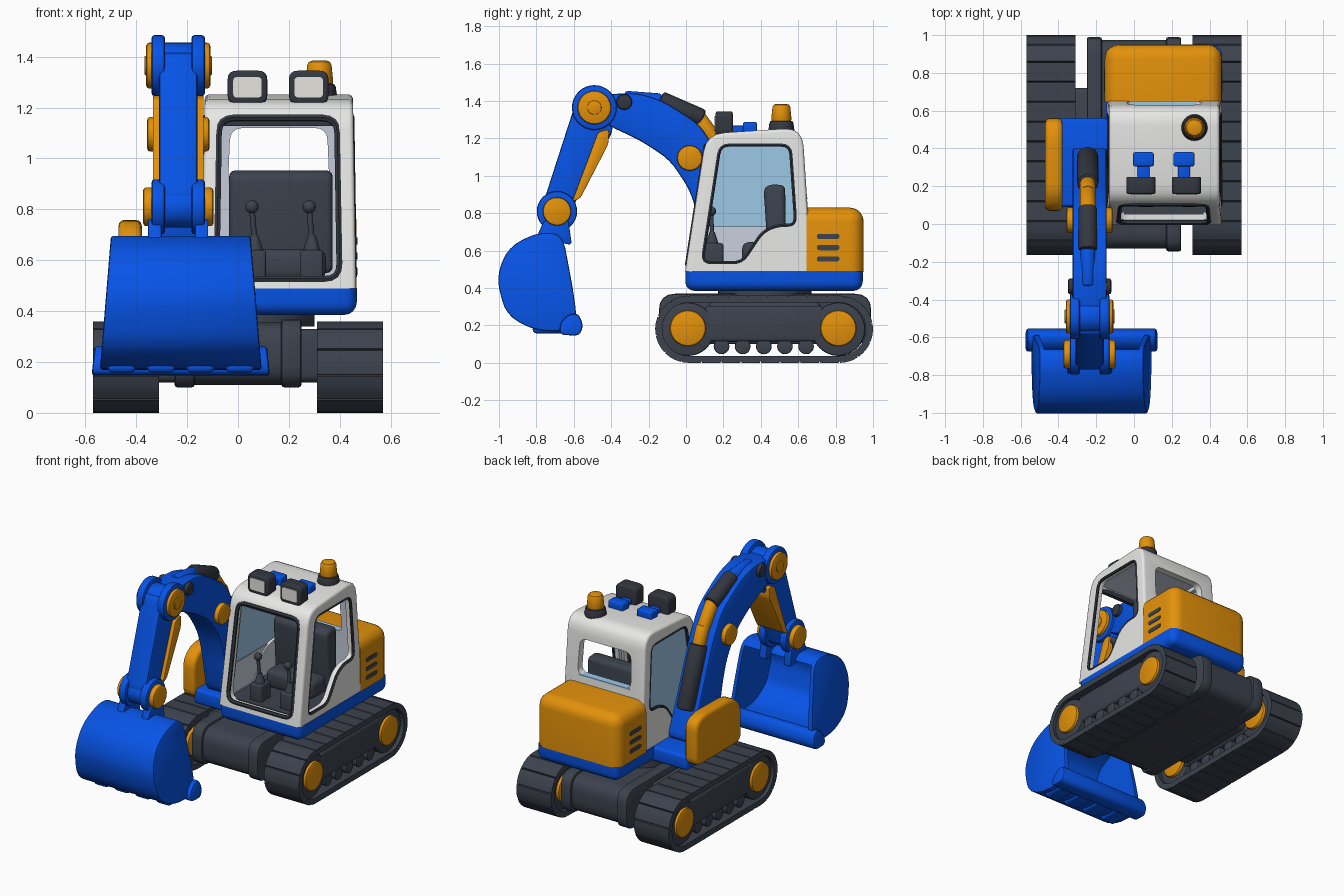
import bpy, bmesh, math
from mathutils import Vector

if "Cube" in bpy.data.objects:
    bpy.data.objects.remove(bpy.data.objects["Cube"])

def material(name, r, g, b):
    m = bpy.data.materials.new(name)
    m.diffuse_color = (r, g, b, 1)
    m.use_nodes = True
    m.node_tree.nodes["Principled BSDF"].inputs["Base Color"].default_value = m.diffuse_color
    return m

BLUE = material("blue paint", 0.002, 0.088, 0.80)
GOLD = material("golden yellow", 0.77, 0.285, 0.003)
DARK = material("dark grey", 0.045, 0.055, 0.075)
BLACK = material("rubber black", 0.033, 0.038, 0.05)
WHITE = material("off white", 0.82, 0.82, 0.80)
GLASS = material("window blue", 0.34, 0.58, 0.80)
PALE = material("pale lining", 0.58, 0.63, 0.74)
LENS = material("lamp lens", 0.80, 0.78, 0.73)

def finish(name, bm, mat, bevel=0, segs=3, flat=()):
    """Bevel sharp edges, except those lying in a flat (axis, value) plane."""
    bmesh.ops.recalc_face_normals(bm, faces=bm.faces)
    if bevel:
        sharp = [e for e in bm.edges if len(e.link_faces) == 2 and e.calc_face_angle() > 0.6
                 and not any(all(abs(v.co[a] - c) < 1e-4 for v in e.verts) for a, c in flat)]
        bmesh.ops.bevel(bm, geom=sharp, offset=bevel, segments=segs, profile=0.5,
                        affect='EDGES', clamp_overlap=True)
    me = bpy.data.meshes.new(name)
    bm.to_mesh(me)
    bm.free()
    ob = bpy.data.objects.new(name, me)
    me.materials.append(mat)
    bpy.context.collection.objects.link(ob)
    return ob

def rounded(pts, r, n=4):
    """Round every corner of a closed outline."""
    out = []
    for i, p in enumerate(pts):
        p, a, b = Vector(p), Vector(pts[i - 1]), Vector(pts[(i + 1) % len(pts)])
        s = p + (a - p) * min(0.45, r / (a - p).length)
        e = p + (b - p) * min(0.45, r / (b - p).length)
        out += [s * (1 - t) ** 2 + p * 2 * t * (1 - t) + e * t * t for t in (k / n for k in range(n + 1))]
    return out

def prism(name, pts, lo, hi, mat, bevel=0, segs=3, axis='x', warp=None, flat=()):
    """Extrude a (y,z) outline along x, or an (x,z) outline along y."""
    bm = bmesh.new()
    ends = []
    for d in (lo, hi):
        ends.append([bm.verts.new((d, p[0], p[1]) if axis == 'x' else (p[0], d, p[1])) for p in pts])
        bm.faces.new(ends[-1])
    n = len(pts)
    for i in range(n):
        j = (i + 1) % n
        bm.faces.new((ends[0][i], ends[0][j], ends[1][j], ends[1][i]))
    if warp:
        for v in bm.verts:
            v.co.x = warp(v.co)
    return finish(name, bm, mat, bevel, segs, flat)

def rect(a, b):
    return [(a[0], b[0]), (a[1], b[0]), (a[1], b[1]), (a[0], b[1])]

def box(name, x, y, z, mat, bevel=0.0, segs=3, flat=()):
    return prism(name, rect(y, z), x[0], x[1], mat, bevel, segs, flat=flat)

def cyl(name, a, b, r, mat, bevel=0.0, r2=None, n=32):
    a, b = Vector(a), Vector(b)
    bm = bmesh.new()
    bmesh.ops.create_cone(bm, cap_ends=True, segments=n, radius1=r,
                          radius2=r if r2 is None else r2, depth=(b - a).length)
    q = (b - a).to_track_quat('Z', 'Y')
    for v in bm.verts:
        v.co = q @ v.co + (a + b) / 2
    return finish(name, bm, mat, bevel, 2)

def cut(ob, cutter):
    m = ob.modifiers.new("cut", 'BOOLEAN')
    m.operation, m.solver, m.object, m.material_mode = 'DIFFERENCE', 'EXACT', cutter, 'TRANSFER'
    bpy.context.view_layer.objects.active = ob
    bpy.ops.object.modifier_apply(modifier=m.name)
    bpy.data.objects.remove(cutter)

def tube(name, pts, r, mat):
    """Closed tube along an outline, used as window gasket."""
    cu = bpy.data.curves.new(name, 'CURVE')
    cu.dimensions, cu.bevel_depth, cu.bevel_resolution = '3D', r, 1
    sp = cu.splines.new('POLY')
    sp.points.add(len(pts) - 1)
    for q, p in zip(sp.points, pts):
        q.co = (*p, 1)
    sp.use_cyclic_u = True
    ob = bpy.data.objects.new(name, cu)
    cu.materials.append(mat)
    bpy.context.collection.objects.link(ob)
    bpy.ops.object.select_all(action='DESELECT')
    ob.select_set(True)
    bpy.context.view_layer.objects.active = ob
    bpy.ops.object.convert(target='MESH')

# ---- tracks
Y0, L, R, ZC = 0.015, 0.805, 0.18, 0.18
def stadium(s, r):
    a = math.pi * R
    if s < L: return Y0 + s, ZC + r
    if s < L + a: return Y0 + L + r * math.sin((s - L) / R), ZC + r * math.cos((s - L) / R)
    if s < 2 * L + a: return Y0 + 2 * L + a - s, ZC - r
    s = (s - 2 * L - a) / R
    return Y0 - r * math.sin(s), ZC - r * math.cos(s)

def track_belt(name, x0, x1):
    shoes, total = 26, 2 * L + 2 * math.pi * R
    steps = [((i + f) * total / shoes, r) for i in range(shoes)
             for f, r in ((0, 0.171), (0.04, R), (0.35, R), (0.65, R), (0.96, R))]
    bm = bmesh.new()
    rings = []
    for x, inner in ((x0, False), (x1, False), (x1, True), (x0, True)):
        rings.append([bm.verts.new((x, *stadium(s, 0.142 if inner else r))) for s, r in steps])
    for k in range(4):
        p, q = rings[k], rings[(k + 1) % 4]
        for i in range(len(p)):
            j = (i + 1) % len(p)
            bm.faces.new((p[i], p[j], q[j], q[i]))
    finish(name, bm, DARK)

for side, s in (("right", 1), ("left", -1)):
    track_belt(side + "_track_belt", s * 0.31, s * 0.57)
    box(side + "_track_frame", sorted((s * 0.325, s * 0.552)), (0.1, 0.735), (0.112, 0.305), DARK, 0.02)
    for i, y in enumerate((0.01, 0.815)):
        cyl(f"{side}_wheel_{i}", (s * 0.335, y, ZC), (s * 0.55, y, ZC), 0.143, DARK, 0.01)
        cyl(f"{side}_wheel_cap_{i}", (s * 0.314, y, 0.185), (s * 0.568, y, 0.185), 0.096, GOLD, 0.012)
    for i in range(5):
        y = 0.19 + 0.113 * i
        cyl(f"{side}_roller_{i}", (s * 0.34, y, 0.088), (s * 0.545, y, 0.088), 0.042, DARK, 0.006, n=20)
    prism(side + "_frame_collar", rounded(rect((-.145, .99), (.1, .37)), 0.09), *sorted((s * .17, s * .25)), DARK, 0.012, 2)

prism("centre_frame", rounded(rect((-.13, .975), (.11, .355)), 0.09), -0.2, 0.2, DARK)
box("cross_frame", (-0.34, 0.34), (0.12, 0.72), (0.12, 0.33), DARK, 0.03)
cyl("turntable", (0.05, 0.42, 0.34), (0.05, 0.42, 0.4), 0.25, DARK)

# ---- deck, engine cover and side tank
box("deck", (-0.148, 0.467), (-0.004, 0.945), (0.385, 0.49), BLUE, 0.05, 4, flat=[(2, .49)])
box("boom_deck", (-0.40, -0.1), (0.09, 0.56), (0.39, 0.49), BLUE, 0.02)
prism("side_tank", rounded([(.07, .43), (.56, .43), (.56, .72), (.48, .76), (.16, .755), (.07, .68)], 0.06),
      -0.47, -0.378, GOLD, 0.025)
box("engine_cover", (-0.155, 0.466), (0.645, 0.95), (0.487, 0.83), GOLD, 0.075, 5, flat=[(2, .487), (1, .645)])
for i in range(3):
    z = 0.556 + 0.06 * i
    for name, x in (("right", (0.46, 0.469)), ("left", (-0.158, -0.149))):
        prism(f"{name}_vent_{i}", rounded(rect((.70, .82), (z - .014, z + .014)), 0.014), *x, DARK)

# ---- cab shell with window openings
def cab_x(v):
    return 0.16 + (v.x - 0.16) * (1 - 0.04 * (v.z - 0.5) / 0.75)
def front_y(z):
    return -0.005 + 0.155 * (z - 0.49)

outline = [(-.005, .488), (.108, 1.225), (.622, 1.258), (.655, .76), (.655, .488)]
cab = prism("cab", outline[:1] + rounded(outline, 0.1)[5:15] + outline[3:],
            -0.143, 0.464, WHITE, 0.05, 4, warp=cab_x, flat=[(2, .488), (1, .655)])
cut(cab, prism("cut", [(.06, .52), (.152, 1.165), (.30, 1.19), (.57, 1.195), (.582, 1.13), (.605, .75), (.605, .52)],
               -0.098, 0.418, PALE, warp=cab_x))
side_win = rounded([(.085, .535), (.30, .535), (.41, .70), (.49, .735), (.588, .735), (.558, 1.165), (.182, 1.165)], 0.05)
front_win = rounded([(-.085, .525), (.40, .525), (.39, 1.16), (-.075, 1.16)], 0.06)
rear_win = rounded([(-.04, .88), (.36, .88), (.35, 1.12), (-.03, 1.12)], 0.05)
cut(cab, prism("cut", side_win, 0.36, 0.6, WHITE))
cut(cab, prism("cut", side_win, -0.3, -0.04, WHITE))
cut(cab, prism("cut", front_win, -0.2, 0.3, WHITE, axis='y'))
cut(cab, prism("cut", rear_win, 0.5, 0.8, WHITE, axis='y'))
for name, x in (("right", 0.458), ("left", -0.137)):
    tube(name + "_window_gasket", [(cab_x(Vector((x, *p))), *p) for p in side_win], 0.01, BLACK)
tube("front_window_gasket", [(p[0], front_y(p[1]) + 0.008, p[1]) for p in front_win], 0.014, BLACK)
box("front_header", (-0.075, 0.39), (0.125, 0.15), (1.128, 1.165), BLACK)
prism("left_glass", side_win, -0.122, -0.115, GLASS)
box("rear_window_sill", (-0.03, 0.35), (0.60, 0.65), (0.876, 0.884), GLASS)
prism("left_lower_lining", [(.07, .53), (.30, .53), (.41, .70), (.46, .73), (.09, .73)], -0.108, -0.101, PALE)

# ---- cab interior
box("cab_floor", (-0.1, 0.42), (0.05, 0.62), (0.495, 0.53), DARK)
prism("seat_back", rounded([(.44, .55), (.415, .93), (.45, .955), (.53, .95), (.535, .55)], 0.03),
      -0.035, 0.372, DARK, 0.035, 3)
box("seat_cushion", (-0.01, 0.345), (0.30, 0.5), (0.52, 0.645), DARK, 0.035)
for i, x in enumerate((0.065, 0.29)):
    box(f"console_{i}", (x - .045, x + .045), (0.09, 0.2), (0.52, 0.64), DARK, 0.012)
    cyl(f"lever_boot_{i}", (x, .14, .635), (x, .14, .70), 0.035, DARK, r2=0.014, n=20)
    cyl(f"lever_{i}", (x, .14, .68), (x - .01, .135, .80), 0.011, DARK, n=12)
    bm = bmesh.new()
    bmesh.ops.create_uvsphere(bm, u_segments=16, v_segments=10, radius=0.026)
    bmesh.ops.translate(bm, verts=bm.verts, vec=(x - .01, .135, .81))
    finish(f"lever_knob_{i}", bm, DARK)

# ---- roof lamps and beacon
for i, (x, fx) in enumerate(((0.037, 0.05), (0.278, 0.265))):
    prism(f"lamp_{i}", rounded(rect((x - .078, x + .078), (1.213, 1.345)), 0.035), 0.158, 0.25, BLACK, 0.012, axis='y')
    prism(f"lamp_lens_{i}", rounded(rect((x - .056, x + .056), (1.24, 1.32)), 0.015), 0.153, 0.161, LENS, axis='y')
    box(f"lamp_arm_{i}", (fx - .032, fx + .032), (0.22, 0.33), (1.22, 1.268), BLUE, 0.006)
    box(f"lamp_foot_{i}", (fx - .055, fx + .055), (0.305, 0.38), (1.23, 1.288), BLUE, 0.01)
cyl("beacon_base", (.32, .51, 1.23), (.32, .51, 1.295), 0.072, BLACK, 0.012, r2=0.062)
cyl("beacon_light", (.32, .51, 1.285), (.32, .51, 1.385), 0.056, GOLD, 0.018, r2=0.046)

# ---- boom
CX = -0.235
prism("boom", rounded([(-.52, 1.43), (-.26, 1.445), (-.12, 1.40), (.08, 1.27), (.18, 1.09), (.31, .75), (.42, .48),
                       (.12, .48), (.065, .78), (.02, .925), (-.086, 1.085), (-.246, 1.19), (-.44, 1.28)], 0.07),
      CX - 0.09, CX + 0.09, BLUE, 0.012, 2)
def across(name, y, z, half, r, mat, bevel=0.012):
    return cyl(name, (CX - half, y, z), (CX + half, y, z), r, mat, bevel)
across("boom_pivot_cap", 0.02, 1.095, 0.122, 0.068, GOLD)
across("cylinder_pin", -0.33, 1.395, 0.115, 0.042, BLACK)

# ---- hydraulic cylinder running over the back of the boom
def ram(name, a, b, r, mat):
    cyl(name, (CX - .01, *a), (CX - .01, *b), r, mat, 0.015)
ram("lower_ram", (.36, .69), (.215, 1.08), 0.056, BLACK)
ram("lower_rod", (.23, 1.03), (.165, 1.19), 0.042, GOLD)
ram("upper_rod", (.175, 1.16), (.06, 1.32), 0.042, GOLD)
ram("upper_ram", (.09, 1.305), (-.14, 1.405), 0.05, BLACK)
ram("ram_eye", (-.13, 1.40), (-.33, 1.415), 0.04, BLUE)

# ---- stick with its two pivots
prism("stick", rounded([(-.575, 1.43), (-.42, 1.33), (-.385, 1.25), (-.585, .88), (-.62, .76), (-.74, .76),
                        (-.765, .85), (-.61, 1.33)], 0.04), CX - 0.075, CX + 0.075, BLUE, 0.012, 2)
prism("bucket_link", rounded([(-.47, 1.235), (-.41, 1.25), (-.415, 1.17), (-.565, .88), (-.61, .86)], 0.02),
      CX - 0.1, CX + 0.1, GOLD, 0.012, 2)
for name, y, z, r, cap, half in (("top_pivot", -.49, 1.365, .12, .09, .126), ("bucket_pivot", -.69, .81, .108, .076, .138)):
    across(name + "_hub", y, z, 0.07, r * 0.75, BLUE)
    for i, s in enumerate((-1, 1)):
        cyl(f"{name}_cap_{i}", (CX + s * .09, y, z), (CX + s * half, y, z), cap, GOLD, 0.012)
        cyl(f"{name}_flange_{i}", (CX + s * .052, y, z), (CX + s * .105, y, z), r, BLUE, 0.012)
across("top_pivot_bolt", -.49, 1.365, 0.132, 0.038, GOLD, 0.004)

# ---- bucket
BX = -0.225
def flare(v):
    return BX + (v.x - BX) * (1 + 0.15 * (0.69 - v.z) / 0.5)
bucket = prism("bucket", rounded([(-.66, .69), (-.79, .70), (-.95, .62), (-1.015, .46), (-.965, .26), (-.82, .175),
                                  (-.64, .165), (-.58, .22), (-.605, .40)], 0.08),
               BX - 0.275, BX + 0.275, BLUE, 0.01, 2, warp=flare)
cut(bucket, prism("cut", rounded([(-.45, .66), (-.79, .66), (-.925, .59), (-.975, .46), (-.93, .29), (-.81, .215),
                                  (-.64, .205), (-.45, .205)], 0.05), BX - 0.248, BX + 0.248, BLUE, warp=flare))
prism("bucket_lip", rounded([(-.675, .15), (-.57, .145), (-.548, .20), (-.575, .265), (-.63, .26), (-.675, .21)], 0.03),
      BX - 0.345, BX + 0.345, BLUE, 0.012, 2, warp=lambda v: BX + (v.x - BX) * (1.03 - 0.3 * (v.z - 0.1)))
for i in range(4):
    x = BX + (i - 1.5) * 0.155
    box(f"bucket_tooth_{i}", (x - .055, x + .055), (-.82, -.62), (.158, .20), BLUE, 0.02)
for i, s in enumerate((-1, 1)):
    x = CX + s * 0.092
    prism(f"bucket_bracket_{i}", rounded([(-.80, .67), (-.76, .76), (-.63, .77), (-.61, .63), (-.66, .64), (-.78, .64)], 0.02),
          x - 0.026, x + 0.026, BLUE, 0.008, 2)

# ---- smooth shading with sharp edges kept
bpy.ops.object.select_all(action='DESELECT')
for ob in bpy.context.scene.objects:
    ob.select_set(True)
    bpy.context.view_layer.objects.active = ob
bpy.ops.object.shade_smooth_by_angle(angle=math.radians(35))
